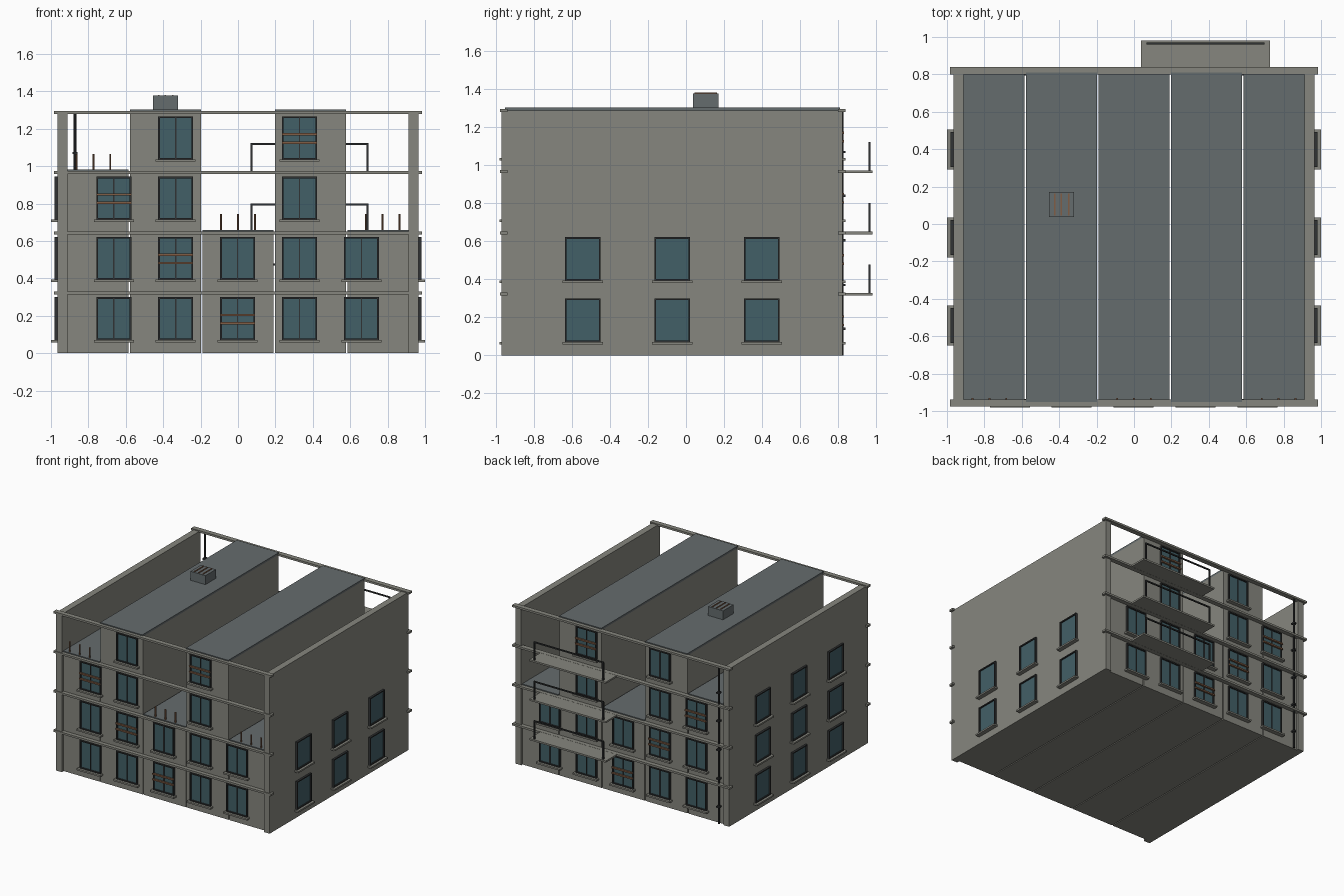
import bpy, bmesh
from math import pi
from mathutils import Matrix, Vector

if "Cube" in bpy.data.objects:
    bpy.data.objects.remove(bpy.data.objects["Cube"])


def material(name, rgb):
    m = bpy.data.materials.new(name)
    m.diffuse_color = (*rgb, 1)
    m.use_nodes = True
    m.node_tree.nodes["Principled BSDF"].inputs["Base Color"].default_value = m.diffuse_color
    return m


CONCRETE = material("concrete", (0.24, 0.24, 0.21))
ROOF = material("roofing", (0.13, 0.15, 0.155))
GLASS = material("glass", (0.055, 0.115, 0.135))
DARK = material("dark_metal", (0.03, 0.032, 0.033))
RUST = material("rusty_wood", (0.22, 0.11, 0.06))


def box_mesh(name, boxes, mat):
    """One mesh from (x0, x1, y0, y1, z0, z1) boxes."""
    bm = bmesh.new()
    for x0, x1, y0, y1, z0, z1 in boxes:
        mid = Vector((x0 + x1, y0 + y1, z0 + z1)) / 2
        size = Matrix.Diagonal((x1 - x0, y1 - y0, z1 - z0, 1))
        bmesh.ops.create_cube(bm, size=1, matrix=Matrix.Translation(mid) @ size)
    me = bpy.data.meshes.new(name)
    bm.to_mesh(me)
    bm.free()
    me.materials.append(mat)
    return me


def place(name, me, loc=(0, 0, 0), turn=0):
    ob = bpy.data.objects.new(name, me)
    ob.location = loc
    ob.rotation_euler.z = turn
    bpy.context.collection.objects.link(ob)
    return ob


def part(name, boxes, mat):
    return place(name, box_mesh(name, boxes, mat))


def rod(name, a, b, r, mat, sides=8):
    a, b = Vector(a), Vector(b)
    bm = bmesh.new()
    m = Matrix.Translation((a + b) / 2) @ (b - a).to_track_quat('Z', 'Y').to_matrix().to_4x4()
    bmesh.ops.create_cone(bm, cap_ends=True, segments=sides, radius1=r, radius2=r,
                          depth=(b - a).length, matrix=m)
    me = bpy.data.meshes.new(name)
    bm.to_mesh(me)
    bm.free()
    me.materials.append(mat)
    return place(name, me)


FLOOR = 0.322
FRONT, BACK, SIDE = -0.945, 0.805, 0.965
STOREYS = [3, 4, 2, 4, 2]                      # ruined height of each bay
BAYS = [(-0.96, -0.586), (-0.578, -0.198), (-0.19, 0.19), (0.198, 0.578), (0.586, 0.96)]

# Bays with roof slabs, and broken reinforcement on the low ones
for i, ((x0, x1), n) in enumerate(zip(BAYS, STOREYS)):
    h = n * FLOOR
    part(f"bay_{i}", [(x0, x1, FRONT, BACK, 0, h)], CONCRETE)
    part(f"bay_roof_{i}", [(x0, x1, FRONT - 0.006, BACK + 0.006, h, h + 0.016)], ROOF)
    if n < 4:
        for k in (-1, 0, 1):
            x = (x0 + x1) / 2 + k * 0.09
            rod(f"rebar_{i}_{k + 1}", (x, -0.935, h), (x, -0.935, h + 0.1), 0.006, RUST, 6)

# Full-height side walls
for s, side in ((-1, "left"), (1, "right")):
    x0, x1 = sorted((s * 0.912, s * SIDE))
    part(f"{side}_wall", [(x0, x1, -0.97, 0.822, 0, 4 * FLOOR)], CONCRETE)

# Floor bands on front and back
for k in range(1, 5):
    z = k * FLOOR
    for side, y0, y1 in (("front", -0.977, -0.938), ("back", 0.8, 0.84)):
        part(f"{side}_band_{k}", [(-0.983, 0.983, y0, y1, z - 0.008, z + 0.008)], CONCRETE)

# Window meshes: origin at bottom centre on the wall, facing -y
W, H, T = 0.0935, 0.23, 0.009
frame = box_mesh("window_frame", [(-W, -W + T, -0.016, 0.01, 0, H), (W - T, W, -0.016, 0.01, 0, H),
                                  (-W, W, -0.016, 0.01, 0, T), (-W, W, -0.016, 0.01, H - T, H)], DARK)
glass = box_mesh("window_glass", [(-W + T, W - T, -0.006, 0.01, T, H - T)], GLASS)
mullion = box_mesh("window_mullion", [(-0.003, 0.003, -0.012, 0.01, T, H - T)], DARK)
sill = box_mesh("window_sill", [(-0.107, 0.107, -0.035, 0.01, -0.012, 0.001)], CONCRETE)
boards = box_mesh("window_boards", [(-W, W, -0.026, -0.012, z - 0.006, z + 0.006)
                                    for z in (0.09, 0.135)], RUST)


def window(tag, loc, turn, split=False, boarded=False):
    meshes = [frame, glass, sill] + [mullion] * split + [boards] * boarded
    for me in meshes:
        place(f"{me.name}_{tag}", me, loc, turn)


# Front and back windows, one boarded per floor
BOARDED = {(2, 0), (0, 2), (1, 1), (3, 3)}
for i, n in enumerate(STOREYS):
    x = -0.664 + i * 0.331
    for f in range(n):
        z = 0.07 + f * FLOOR
        for side, y, turn in (("front", FRONT, 0), ("back", BACK, pi)):
            window(f"{side}_{i}_{f}", (x, y, z), turn, True, (f, i) in BOARDED)

# Side wall windows: three floors on the left, two on the right
for side, x, turn, n in (("left", -SIDE, -pi / 2, 3), ("right", SIDE, pi / 2, 2)):
    for f in range(n):
        for j, y in enumerate((-0.543, -0.072, 0.398)):
            window(f"{side}_{j}_{f}", (x, y, 0.07 + f * FLOOR), turn)

# Rear balconies with a simple rail
for k in range(1, 4):
    z = k * FLOOR
    part(f"balcony_slab_{k}", [(0.038, 0.728, 0.8, 0.98, z - 0.007, z + 0.007)], CONCRETE)
    part(f"balcony_rail_{k}", [(0.066, 0.078, 0.959, 0.971, z, z + 0.15),
                               (0.686, 0.698, 0.959, 0.971, z, z + 0.15),
                               (0.066, 0.698, 0.96, 0.97, z + 0.147, z + 0.157)], DARK)

# Drainpipe with brackets
rod("drainpipe", (-0.872, 0.82, 0), (-0.872, 0.82, 4 * FLOOR), 0.008, DARK)
part("pipe_brackets", [(-0.885, -0.859, 0.804, 0.838, z - 0.006, z + 0.006)
                       for z in (0.14, 0.37, 0.605, 0.84, 1.07)], DARK)

# Rooftop vent with slats
part("roof_vent", [(-0.455, -0.32, 0.037, 0.172, 1.3, 1.377)], ROOF)
part("vent_slats", [(x - 0.004, x + 0.004, 0.045, 0.164, 1.37, 1.382)
                    for x in (-0.425, -0.388, -0.35)], RUST)
